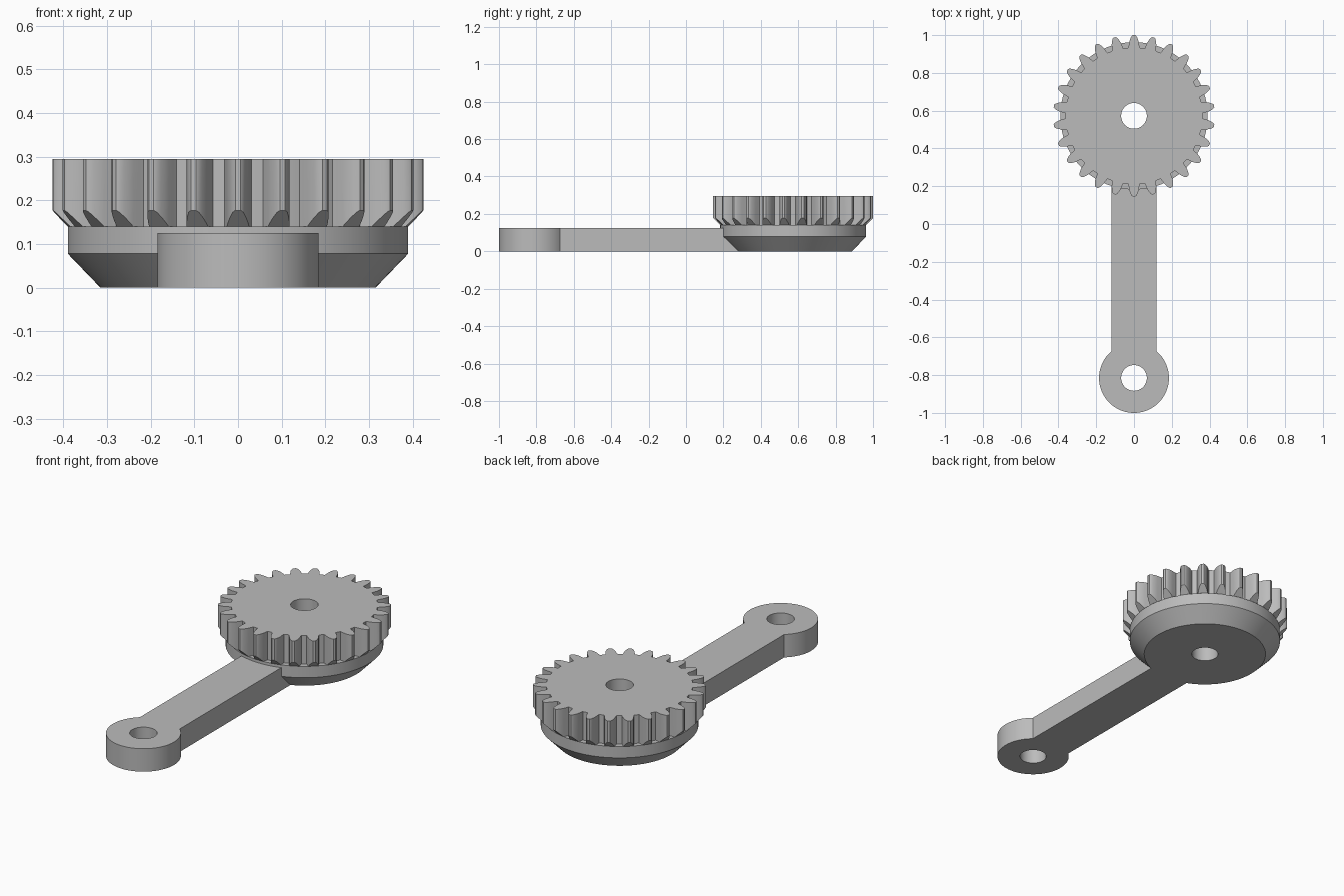
import bpy, bmesh
from math import sin, cos, pi, asin, radians

cube = bpy.data.objects.get("Cube")
if cube:
    bpy.data.objects.remove(cube, do_unlink=True)

HUB_Y, EYE_Y = 0.5725, -0.815
HOLE_R, EYE_R, ARM_W, ARM_H = 0.068, 0.185, 0.12, 0.125
TEETH, ROOT_R, RIM_R = 26, 0.362, 0.39
GEAR_BASE, GEAR_TOP = 0.14, 0.295

metal = bpy.data.materials.new("plain_grey")
metal.use_nodes = True
metal.diffuse_color = (0.5, 0.5, 0.5, 1)
metal.node_tree.nodes["Principled BSDF"].inputs["Base Color"].default_value = (0.5, 0.5, 0.5, 1)


def smooth(ob, angle=30):
    bpy.ops.object.select_all(action="DESELECT")
    ob.select_set(True)
    bpy.context.view_layer.objects.active = ob
    bpy.ops.object.shade_smooth_by_angle(angle=radians(angle))


def add_mesh(name, bm):
    bmesh.ops.recalc_face_normals(bm, faces=bm.faces)
    me = bpy.data.meshes.new(name)
    bm.to_mesh(me)
    bm.free()
    ob = bpy.data.objects.new(name, me)
    bpy.context.collection.objects.link(ob)
    ob.location.y = HUB_Y
    me.materials.append(metal)
    smooth(ob)
    return ob


# Hub: chamfered disc, gear core and bore as one turned profile
profile = [(HOLE_R, 0), (0.315, 0), (RIM_R, 0.078), (RIM_R, GEAR_BASE),
           (ROOT_R, GEAR_BASE), (ROOT_R, GEAR_TOP), (HOLE_R, GEAR_TOP)]
bm = bmesh.new()
steps = TEETH * 4
rings = []
for i in range(steps):
    a = 2 * pi * i / steps
    rings.append([bm.verts.new((r * sin(a), r * cos(a), z)) for r, z in profile])
for i in range(steps):
    p, q = rings[i], rings[(i + 1) % steps]
    for j in range(len(profile)):
        k = (j + 1) % len(profile)
        bm.faces.new((p[j], p[k], q[k], q[j]))
add_mesh("gear_hub", bm)

# Teeth: rounded flanks, lower tips cut back by a cone
tooth = [(0.358, 0.031), (0.372, 0.028), (RIM_R, 0.0255), (0.402, 0.022),
         (0.413, 0.0175), (0.423, 0.012), (0.4275, 0.006)]
bm = bmesh.new()
for t in range(TEETH):
    a = 2 * pi * t / TEETH
    rows = []
    for r, w in tooth:
        low = GEAR_BASE + max(0, r - RIM_R)
        corners = [(-w, low), (w, low), (w, GEAR_TOP), (-w, GEAR_TOP)]
        rows.append([bm.verts.new((x * cos(a) + r * sin(a), r * cos(a) - x * sin(a), z))
                     for x, z in corners])
    for p, q in zip(rows, rows[1:]):
        for j in range(4):
            k = (j + 1) % 4
            bm.faces.new((p[j], p[k], q[k], q[j]))
    bm.faces.new(rows[0])
    bm.faces.new(rows[-1])
add_mesh("gear_teeth", bm)

# Arm with round eyelet and pin hole
curve = bpy.data.curves.new("arm", "CURVE")
curve.dimensions = "2D"
curve.fill_mode = "BOTH"
curve.extrude = ARM_H / 2


def add_loop(points):
    s = curve.splines.new("POLY")
    s.points.add(len(points) - 1)
    for sp, (x, y) in zip(s.points, points):
        sp.co = (x, y, 0, 1)
    s.use_cyclic_u = True


neck = asin(ARM_W / EYE_R)
arc = [neck + (2 * pi - 2 * neck) * i / 64 for i in range(65)]
add_loop([(EYE_R * sin(a), EYE_Y + EYE_R * cos(a)) for a in arc]
         + [(-ARM_W, HUB_Y - 0.25), (ARM_W, HUB_Y - 0.25)])
add_loop([(HOLE_R * sin(2 * pi * i / 48), EYE_Y + HOLE_R * cos(2 * pi * i / 48)) for i in range(48)])
arm = bpy.data.objects.new("arm", curve)
bpy.context.collection.objects.link(arm)
arm.location.z = ARM_H / 2
bpy.ops.object.select_all(action="DESELECT")
arm.select_set(True)
bpy.context.view_layer.objects.active = arm
bpy.ops.object.convert(target="MESH")
arm = bpy.context.view_layer.objects.active
bm = bmesh.new()
bm.from_mesh(arm.data)
bmesh.ops.remove_doubles(bm, verts=bm.verts, dist=0.0001)
bmesh.ops.recalc_face_normals(bm, faces=bm.faces)
bm.to_mesh(arm.data)
bm.free()
arm.data.materials.clear()
arm.data.materials.append(metal)
smooth(arm)
